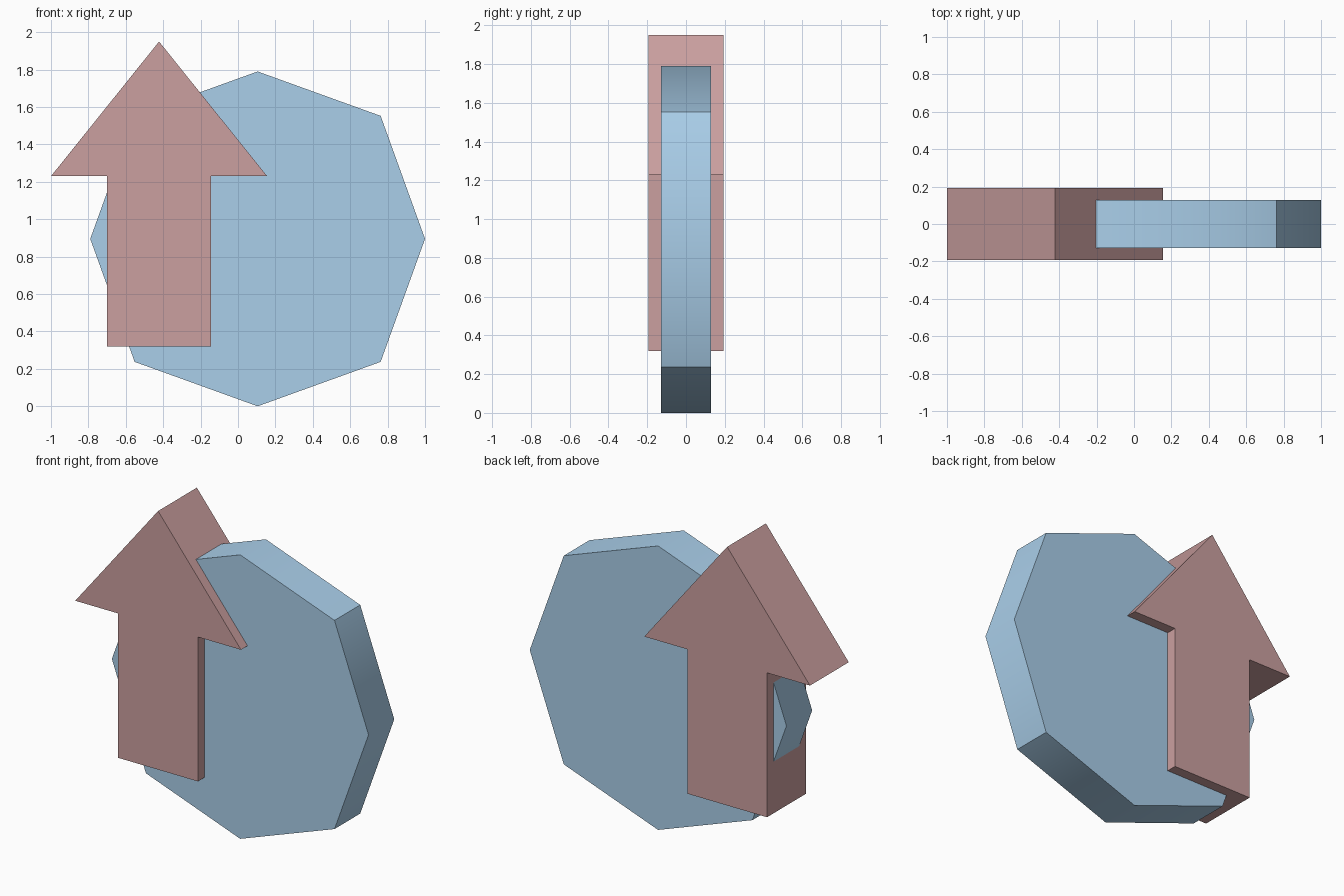
import bpy
import bmesh
import math

if "Cube" in bpy.data.objects:
    bpy.data.objects.remove(bpy.data.objects["Cube"])


def material(name, color):
    mat = bpy.data.materials.new(name)
    mat.diffuse_color = color
    mat.use_nodes = True
    mat.node_tree.nodes["Principled BSDF"].inputs["Base Color"].default_value = mat.diffuse_color
    return mat


def extruded_profile(name, profile, half_depth, mat):
    """Extrude an x/z outline symmetrically along y."""
    bm = bmesh.new()
    face = bm.faces.new([bm.verts.new((x, -half_depth, z)) for x, z in profile])
    ext = bmesh.ops.extrude_face_region(bm, geom=[face], use_keep_orig=True)
    moved = [g for g in ext["geom"] if isinstance(g, bmesh.types.BMVert)]
    bmesh.ops.translate(bm, verts=moved, vec=(0, 2 * half_depth, 0))
    bmesh.ops.recalc_face_normals(bm, faces=bm.faces)
    mesh = bpy.data.meshes.new(name)
    bm.to_mesh(mesh)
    bm.free()
    mesh.materials.append(mat)
    obj = bpy.data.objects.new(name, mesh)
    bpy.context.collection.objects.link(obj)
    return obj


blue = material("blue", (0.40, 0.62, 0.82, 1))
red = material("dull_red", (0.60, 0.35, 0.35, 1))

# Eight-sided disc, diagonal corners slightly further out
cx, cz = 0.105, 0.895
outline = []
for i in range(8):
    r = 0.93 if i % 2 else 0.895
    a = i * math.pi / 4
    outline.append((cx + r * math.cos(a), cz + r * math.sin(a)))
disc = extruded_profile("disc", outline, 0.128, blue)

# Soft shading across the shallow rim corners only
bpy.context.view_layer.objects.active = disc
disc.select_set(True)
bpy.ops.object.shade_smooth_by_angle(angle=math.radians(45))
disc.select_set(False)

# Upward arrow: right half of the outline, mirrored about its axis
ax = -0.422
half = [(0.278, 0.32), (0.278, 1.23), (0.578, 1.23)]
arrow_outline = ([(ax + x, z) for x, z in half] + [(ax, 1.95)]
                 + [(ax - x, z) for x, z in reversed(half)])
extruded_profile("arrow", arrow_outline, 0.193, red)
